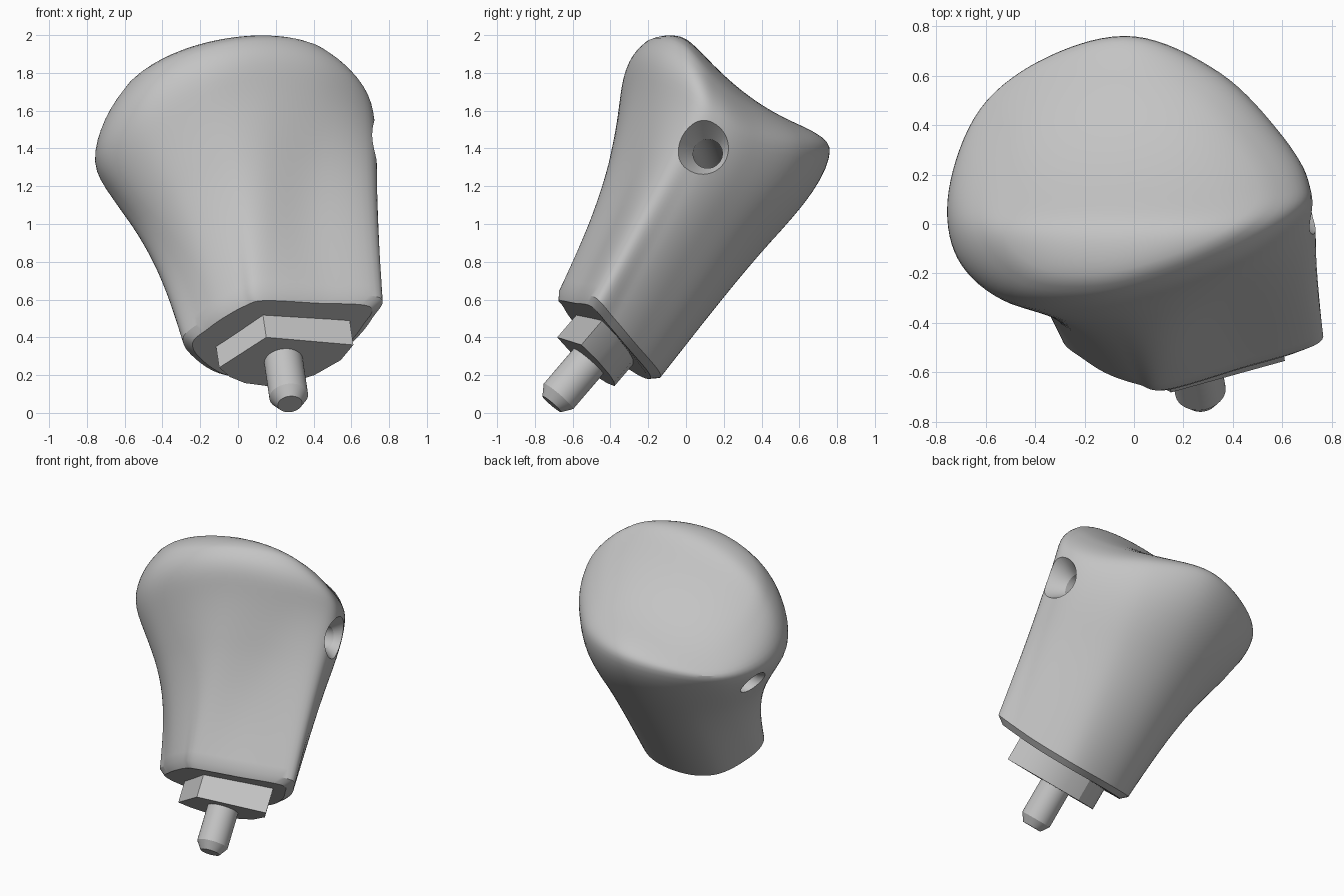
import bpy, bmesh, math
from mathutils import Vector

old = bpy.data.objects.get("Cube")
if old:
    bpy.data.objects.remove(old)

grey = bpy.data.materials.new("bone_grey")
grey.use_nodes = True
grey.diffuse_color = (0.55, 0.55, 0.55, 1)
grey.node_tree.nodes["Principled BSDF"].inputs["Base Color"].default_value = (0.55, 0.55, 0.55, 1)

# Tilted frame: axis runs up the shaft, side and back span the cut face
AXIS = Vector((-0.113, 0.646, 0.755)).normalized()
BACK = Vector((0, 0.76, -0.65)).normalized()
SIDE = BACK.cross(AXIS).normalized()


def local(u, v, a):
    return SIDE * u + BACK * v + AXIS * a


def make_object(name, bm):
    bmesh.ops.recalc_face_normals(bm, faces=bm.faces)
    mesh = bpy.data.meshes.new(name)
    bm.to_mesh(mesh)
    bm.free()
    mesh.materials.append(grey)
    ob = bpy.data.objects.new(name, mesh)
    bpy.context.collection.objects.link(ob)
    return ob


def loft(name, rings, tip=None):
    """Skin a list of closed rings; the start is capped flat, the end flat or to a tip."""
    bm = bmesh.new()
    rows = [[bm.verts.new(p) for p in ring] for ring in rings]
    n = len(rows[0])
    for low, high in zip(rows, rows[1:]):
        for i in range(n):
            j = (i + 1) % n
            bm.faces.new((low[i], low[j], high[j], high[i]))
    bm.faces.new(rows[0][::-1])
    if tip is None:
        bm.faces.new(rows[-1])
    else:
        top = bm.verts.new(tip)
        for i in range(n):
            bm.faces.new((rows[-1][i], rows[-1][(i + 1) % n], top))
    return make_object(name, bm)


def smooth(ob, degrees):
    bpy.ops.object.select_all(action="DESELECT")
    ob.select_set(True)
    bpy.context.view_layer.objects.active = ob
    bpy.ops.object.shade_smooth_by_angle(angle=math.radians(degrees))


def closed_curve(points, steps):
    """Closed Catmull-Rom curve through the points."""
    out, n = [], len(points)
    for i in range(n):
        p, q, r, s = (points[(i + k) % n] for k in (-1, 0, 1, 2))
        for k in range(steps):
            t = k / steps
            out.append(q + (r - p) * (t / 2)
                       + (p * 2 - q * 5 + r * 4 - s) * (t * t / 2)
                       + (q * 3 - p - r * 3 + s) * (t ** 3 / 2))
    return out


def circle(centre, x, y, r, n=48):
    return [centre + (x * math.cos(2 * math.pi * i / n) + y * math.sin(2 * math.pi * i / n)) * r
            for i in range(n)]


# Shaft and head: each row is (point on cut edge, point on head rim, inward bow)
STATIONS = [
    ((.13, -.67, .645), (.12, -.28, 1.74), .04),
    ((.44, -.58, .63), (.46, -.14, 1.72), .06),
    ((.75, -.48, .61), (.69, .04, 1.62), .01),
    ((.71, -.38, .5), (.71, .18, 1.52), 0),
    ((.6, -.27, .37), (.6, .37, 1.42), 0),
    ((.4, -.15, .23), (.35, .62, 1.38), -.01),
    ((.13, -.14, .185), (0, .77, 1.38), -.01),
    ((-.1, -.21, .21), (-.35, .69, 1.34), 0),
    ((-.25, -.36, .31), (-.63, .48, 1.3), .03),
    ((-.29, -.47, .4), (-.765, .14, 1.28), .06),
    ((-.2, -.55, .48), (-.73, -.14, 1.33), .08),
    ((-.1, -.61, .55), (-.52, -.32, 1.48), .07),
    ((.02, -.65, .615), (-.2, -.35, 1.64), .05),
]
STEPS = 8
base = closed_curve([Vector(s[0]) for s in STATIONS], STEPS)
rim = closed_curve([Vector(s[1]) for s in STATIONS], STEPS)
bow = [v.x for v in closed_curve([Vector((s[2], 0, 0)) for s in STATIONS], STEPS)]
base_mid = sum(base, Vector()) / len(base)
rim_mid = sum(rim, Vector()) / len(rim)


def top_height(x, y):
    """Joint surface: level front ridge, then a hollow slope to the back."""
    slope = (y + math.sqrt(y * y + 0.004)) / 2
    return 2.02 - 1.3 * slope + 0.85 * slope * slope - 0.33 * (x - 0.2) ** 2


# Bevelled cut face, then the bowed shaft wall, swelling under the back rim
rings = [[base_mid + (p - base_mid) * 0.9 - AXIS * 0.04 for p in base]]
WALL = 18
for k in range(WALL + 1):
    t = k / WALL
    mid = base_mid.lerp(rim_mid, t)
    ring = []
    for b, r, w in zip(base, rim, bow):
        p = b.lerp(r, t)
        swell = 0.055 * max(0, r.y) / 0.76 * math.sin(math.pi * t ** 4)
        ring.append(p + (mid - p).normalized() * (w * math.sin(math.pi * t) - swell))
    rings.append(ring)

# Rounded crest and sloping joint surface
CAP = 20
for k in range(1, CAP):
    s = math.cos(math.pi / 2 * k / CAP)
    ring = []
    for r in rim:
        p = rim_mid.lerp(r, s)
        lift = (1 - s ** 6) ** 0.5
        ring.append(Vector((p.x, p.y, r.z + (top_height(p.x, p.y) - r.z) * lift)))
    rings.append(ring)
tip = Vector((rim_mid.x, rim_mid.y, top_height(rim_mid.x, rim_mid.y)))

# Ease the rim between wall and joint surface
for _ in range(5):
    eased = {k: [(a + b * 2 + c) / 4 for a, b, c in zip(rings[k - 1], rings[k], rings[k + 1])]
             for k in range(WALL - 4, WALL + 10)}
    for k, ring in eased.items():
        rings[k] = ring
bone = loft("bone_body", rings, tip)

# Countersunk cross hole through the head
entry, leave = Vector((.70, .11, 1.385)), Vector((-.70, .2, 1.16))
drill = (leave - entry).normalized()
cx = drill.orthogonal().normalized()
cy = drill.cross(cx)
span = (leave - entry).length
profile = [(-0.1, .19), (0, .13), (.08, .078), (span - .05, .078), (span + .1, .14)]
cutter = loft("hole_cutter", [circle(entry + drill * d, cx, cy, r) for d, r in profile])
cutter.hide_render = True
cut = bone.modifiers.new("cross_hole", "BOOLEAN")
cut.operation = "DIFFERENCE"
cut.solver = "EXACT"
cut.object = cutter
bpy.context.view_layer.objects.active = bone
bone.select_set(True)
bpy.ops.object.modifier_apply(modifier=cut.name)
bpy.data.objects.remove(cutter)
smooth(bone, 28)

# Keyed collar under the cut face
COLLAR = [(.133, -.778), (.597, -.655), (.53, -.54), (.39, -.437), (.27, -.395),
          (.14, -.38), (.02, -.42), (-.06, -.48), (-.118, -.564)]
collar = loft("collar", [[local(u, v, a) for u, v in COLLAR] for a in (-.155, .02)])
smooth(collar, 25)

# Round peg with chamfered tip
PEG = [(-.455, .065), (-.4, .103), (-.1, .103)]
peg = loft("peg", [circle(local(.225, -.57, a), SIDE, BACK, r) for a, r in PEG])
smooth(peg, 25)
